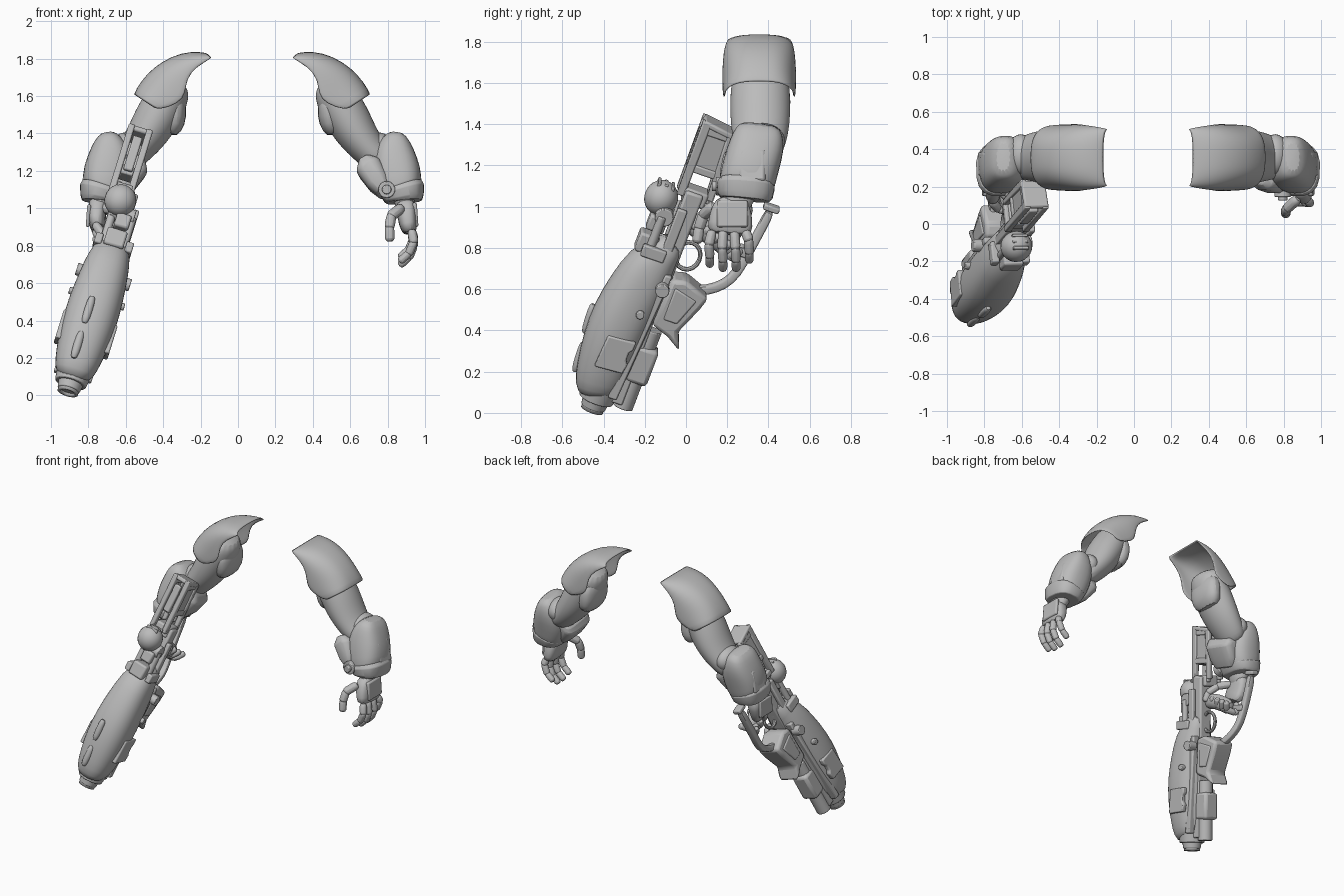
import bpy, bmesh, math
from mathutils import Vector, Matrix

if "Cube" in bpy.data.objects:
    bpy.data.objects.remove(bpy.data.objects["Cube"])

grey = bpy.data.materials.new("plain_grey")
grey.use_nodes = True
grey.diffuse_color = (0.5, 0.5, 0.5, 1)
grey.node_tree.nodes["Principled BSDF"].inputs["Base Color"].default_value = (0.5, 0.5, 0.5, 1)

I = Matrix.Identity(4)
# Weapon space: x across, y toward its underside, z from muzzle to stock
Z = Vector((0.31, 0.38, 1)).normalized()
Y = (Vector((0, 1, 0)) - Z * Z.y).normalized()
G = Matrix((Y.cross(Z), Y, Z)).transposed().to_4x4()
G.translation = (-0.9, -0.4, 0.05)


def finish(name, bm, M=I, bevel=0, sub=0, thick=0):
    bmesh.ops.recalc_face_normals(bm, faces=bm.faces)
    bm.transform(M)
    me = bpy.data.meshes.new(name)
    bm.to_mesh(me)
    bm.free()
    me.materials.append(grey)
    ob = bpy.data.objects.new(name, me)
    bpy.context.collection.objects.link(ob)
    if thick:
        m = ob.modifiers.new("thickness", 'SOLIDIFY')
        m.thickness, m.offset = thick, 0
    if bevel:
        m = ob.modifiers.new("bevel", 'BEVEL')
        m.width, m.segments = bevel, 2
    if sub:
        m = ob.modifiers.new("smooth", 'SUBSURF')
        m.levels = m.render_levels = sub
    bpy.ops.object.select_all(action='DESELECT')
    ob.select_set(True)
    bpy.context.view_layer.objects.active = ob
    bpy.ops.object.shade_smooth_by_angle(angle=math.radians(35))
    return ob


def skin(bm, rows, closed):
    n = len(rows[0])
    for a, b in zip(rows, rows[1:]):
        for i in range(n if closed else n - 1):
            j = (i + 1) % n
            bm.faces.new((a[i], a[j], b[j], b[i]))


def loft(name, rings, M=I, n=16, power=1.0, ref=(0, 1, 0), sub=1, bevel=0):
    """Rings are (centre, half width, half depth); depth follows ref."""
    bm, rows = bmesh.new(), []
    pts = [Vector(r[0]) for r in rings]
    for k, (c, w, h) in enumerate(rings):
        t = (pts[min(k + 1, len(pts) - 1)] - pts[max(k - 1, 0)]).normalized()
        b = Vector(ref)
        b = (b - t * b.dot(t)).normalized()
        a = b.cross(t)
        row = []
        for i in range(n):
            g = 2 * math.pi * (i + 0.5) / n
            x, y = [math.copysign(abs(f) ** power, f) for f in (math.cos(g), math.sin(g))]
            row.append(bm.verts.new(pts[k] + a * w * x + b * h * y))
        rows.append(row)
    skin(bm, rows, True)
    bm.faces.new(rows[0])
    bm.faces.new(rows[-1])
    return finish(name, bm, M, bevel, sub)


def box(name, c, size, M=I, bevel=0.008, turn=0, axis='Y'):
    bm = bmesh.new()
    bmesh.ops.create_cube(bm, size=1, matrix=Matrix.Diagonal((*size, 1)))
    return finish(name, bm, M @ Matrix.Translation(c) @ Matrix.Rotation(math.radians(turn), 4, axis), bevel)


def rod(name, c, r, length, axis, M=I, r2=None):
    bm = bmesh.new()
    q = Vector(axis).to_track_quat('Z', 'Y').to_matrix().to_4x4()
    bmesh.ops.create_cone(bm, cap_ends=True, segments=24, radius1=r, radius2=r2 or r, depth=length)
    return finish(name, bm, M @ Matrix.Translation(c) @ q, 0.005)


def ball(name, c, size, M=I):
    bm = bmesh.new()
    bmesh.ops.create_uvsphere(bm, u_segments=24, v_segments=14, radius=1, matrix=Matrix.Diagonal((*size, 1)))
    return finish(name, bm, M @ Matrix.Translation(c))


def plate(name, outline, x, width, M=G, bevel=0.008):
    """Side outline of (underside, along) points, extruded across the weapon."""
    bm = bmesh.new()
    f = bm.faces.new([bm.verts.new((x - width / 2, *p)) for p in outline])
    out = bmesh.ops.extrude_face_region(bm, geom=[f])["geom"]
    bmesh.ops.translate(bm, vec=(width, 0, 0), verts=[v for v in out if isinstance(v, bmesh.types.BMVert)])
    return finish(name, bm, M, bevel)


def finger(name, pts, r):
    """Jointed finger with a slightly swollen bead for every bone."""
    for k, (a, b) in enumerate(zip(pts, pts[1:])):
        a, b = Vector(a), Vector(b)
        s = r * (1 - 0.06 * k)
        d = (b - a).normalized() * s * 0.5
        loft(f"{name}_bone_{k + 1}", [(a - d, s * .6, s * .6), (a + d * .4, s, s), (a.lerp(b, .6), s * .95, s * .95),
             (b, s, s), (b + d, s * .6, s * .6)], n=10, ref=(0.1, 1, 0.05))


# ---- Left arm: shoulder shell, swept from the inner lip to the lower hem
arm = []
bm, rows = bmesh.new(), []
for (tx, tz, ex, ez, half) in [(.31, 1.825, .285, 1.805, .15), (.40, 1.835, .375, 1.755, .165), (.50, 1.81, .425, 1.69, .172),
                               (.60, 1.75, .43, 1.61, .175), (.67, 1.67, .46, 1.56, .174), (.705, 1.605, .58, 1.52, .17)]:
    row = []
    for i in range(17):
        g = math.pi * i / 16
        f = math.sin(g) ** 0.75
        c = math.copysign(abs(math.cos(g)) ** 0.75, -math.cos(g))
        row.append(bm.verts.new((ex + (tx - ex) * f, .355 + half * c, ez + (tz - ez) * f)))
    rows.append(row)
skin(bm, rows, False)
arm.append(finish("shoulder_shell", bm, sub=1, thick=0.012))

# Upper arm and elbow
arm.append(loft("upper_arm", [((.49, .36, 1.69), .09, .12), ((.52, .36, 1.60), .115, .145), ((.58, .36, 1.49), .125, .15),
                ((.645, .36, 1.38), .11, .145), ((.72, .355, 1.29), .09, .125), ((.79, .345, 1.23), .08, .10)], sub=2))
arm.append(loft("upper_arm_guard", [((.49, .37, 1.62), .05, .12), ((.485, .375, 1.54), .063, .135),
                ((.49, .38, 1.46), .063, .13), ((.52, .38, 1.39), .045, .10)], power=.8))
arm.append(ball("elbow_joint", (.755, .37, 1.32), (.075, .11, .085)))

# Forearm armour with its wrist cuff
arm.append(loft("forearm_armour", [((.85, .36, 1.405), .035, .085), ((.845, .355, 1.37), .075, .118), ((.832, .345, 1.30), .115, .137),
                ((.845, .315, 1.20), .135, .14), ((.87, .292, 1.10), .12, .137), ((.89, .285, 1.07), .105, .13)], power=.75))
arm.append(loft("wrist_cuff", [((.872, .292, 1.115), .115, .132), ((.877, .29, 1.10), .122, .142), ((.888, .287, 1.055), .108, .135),
                ((.89, .285, 1.035), .095, .12)], power=.75, sub=0, bevel=.006))
arm.append(loft("forearm_inner_guard", [((.685, .31, 1.25), .035, .10), ((.705, .295, 1.215), .075, .118), ((.755, .27, 1.135), .065, .11),
                ((.79, .25, 1.085), .045, .09)], power=.55, sub=0, bevel=.012))
arm.append(box("forearm_side_plate", (.955, .32, 1.20), (.03, .13, .16), turn=-13, bevel=.014))
arm.append(rod("wrist_dial", (.795, .17, 1.10), .045, .05, (0, 1, 0)))
arm.append(rod("wrist_dial_cap", (.795, .14, 1.10), .025, .03, (0, 1, 0)))
arm.append(loft("wrist", [((.88, .28, 1.10), .07, .09), ((.89, .25, 1.04), .055, .075), ((.90, .22, .98), .05, .08)]))

# Copy the arm across the body, whose midline sits a little to one side
flip = Matrix.Translation((.15, 0, 0)) @ Matrix.Diagonal((-1, 1, 1, 1))
for ob in arm:
    twin = ob.copy()
    twin.data = ob.data.copy()
    twin.data.transform(flip)
    twin.data.flip_normals()
    bpy.context.collection.objects.link(twin)
    twin.name = "right_" + ob.name
    ob.name = "left_" + ob.name

# Open left hand
loft("left_palm", [((.895, .235, 1.04), .05, .075), ((.90, .22, .99), .055, .10), ((.91, .215, .91), .05, .112),
     ((.92, .21, .86), .035, .105)], power=.7)
box("left_hand_plate", (.948, .225, .965), (.025, .15, .13), bevel=.01, turn=-4)
for i in range(4):
    y, drop = .112 + .064 * i, (.01, -.01, -.01, .03)[i]
    finger(f"left_finger_{i + 1}", [(.93, .125 + .055 * i, .875), (.94, y, .81 + drop), (.915, y + .003, .75 + drop),
           (.87, y + .003, .71 + drop)], .027)
finger("left_thumb", [(.87, .13, 1.0), (.82, .085, .96), (.81, .065, .90), (.812, .055, .835)], .032)

# Gripping right hand
loft("right_palm", [((-.745, .27, 1.05), .05, .075), ((-.755, .24, .99), .05, .09), ((-.755, .20, .92), .045, .10),
     ((-.74, .17, .87), .035, .09)], power=.7)
box("right_hand_plate", (-.80, .22, .96), (.02, .14, .12), bevel=.008, turn=4)
for i in range(4):
    y, z = .09 + .05 * i, .91 - .035 * i
    finger(f"right_finger_{i + 1}", [(-.76, y + .03, z), (-.725, y - .01, z - .05), (-.66, y - .02, z - .045),
           (-.625, y + .02, z - .02)], .027)
finger("right_thumb", [(-.72, .19, 1.0), (-.66, .13, .99), (-.62, .07, .95), (-.62, .04, .90)], .03)

# ---- Weapon: main shell, muzzle and under tube
loft("weapon_body", [((0, -.04, .03), .08, .085), ((0, -.055, .06), .108, .112), ((0, -.06, .15), .128, .130),
     ((0, -.068, .30), .145, .145), ((0, -.065, .45), .146, .15), ((0, -.045, .60), .135, .142),
     ((0, -.025, .74), .118, .125), ((0, .01, .81), .095, .09), ((0, .05, .90), .075, .06)], M=G, n=20, power=.85)
rod("muzzle_collar", (0, -.04, .035), .085, .07, (0, 0, 1), G, .095)
rod("muzzle_neck", (0, -.04, -.01), .06, .06, (0, 0, 1), G, .07)
bm = bmesh.new()
bmesh.ops.create_cone(bm, segments=24, radius1=.048, radius2=.048, depth=.04)
finish("muzzle_ring", bm, G @ Matrix.Translation((0, -.04, -.035)), thick=.016)
rod("under_tube", (0, .095, .22), .05, .42, (0, 0, 1), G)
box("under_rail", (0, .055, .40), (.11, .06, .74), G)
box("slide_block", (0, .105, .25), (.12, .115, .19), G, .02)
for t, v in ((.17, -.186), (.37, -.208)):
    loft("top_lug", [((-.025, v + .006, t - .08), .012, .012), ((-.025, v, t - .06), .024, .02),
         ((-.025, v - .006, t + .06), .024, .02), ((-.025, v - .006, t + .08), .012, .012)], M=G, n=10)

# Side panels, bolts and ridges on both flanks
for s in (-1, 1):
    plate("flank_panel", [(-.12, .20), (.02, .21), (.03, .26), (.015, .28), (.015, .32), (.03, .34), (.03, .38), (-.11, .37)],
          s * .133, .035)
    plate("flank_seam", [(.0, .06), (.045, .06), (.085, .74), (.05, .74)], s * .08, .05)
    rod("flank_bolt", (s * .115, .06, .67), .034, .07, (1, 0, 0), G)
    rod("flank_stud", (s * .13, .0, .52), .02, .05, (1, 0, 0), G)
    box("receiver_rail", (s * .065, .02, .90), (.03, .05, .34), G)
    rod("receiver_pipe", (s * .055, -.06, .87), .022, .26, (0, 0, 1), G)
    box("rear_clamp", (s * .085, -.04, .82), (.04, .12, .06), G)

# Fore guard under the body
plate("fore_guard", [(.09, .72), (.16, .74), (.29, .69), (.27, .62), (.21, .48), (.25, .39), (.17, .44), (.08, .47)], 0, .17, bevel=.02)
plate("fore_guard_cheek", [(.12, .69), (.24, .66), (.19, .52), (.12, .52)], 0, .185, bevel=.008)

# Receiver, domed cap and grip
box("receiver_core", (0, .05, .93), (.10, .09, .46), G, .012)
box("receiver_block", (0, -.08, .84), (.11, .10, .10), G, .012)
box("receiver_step", (.01, -.07, .95), (.08, .09, .08), G, .012)
rod("receiver_drum", (0, -.05, 1.0), .045, .13, (1, 0, 0), G)
ball("domed_cap", (-.035, -.088, 1.062), (.085, .082, .088), G)
for k in range(3):
    box("cap_vent", (-.035, -.123 + .035 * k, 1.132), (.085, .016, .03), G, .004)
loft("grip", [((-.02, .08, .98), .04, .055), ((-.02, .16, .99), .045, .055), ((-.02, .26, .96), .045, .055), ((-.02, .34, .92), .04, .055)],
     M=G, ref=(0, 0, 1))

# Trigger loop and long hand strap
loop = [(.13 + .06 * math.cos(k * math.pi / 8), .84 + .07 * math.sin(k * math.pi / 8)) for k in range(17)]
loft("trigger_loop", [((0, *p), .011, .014) for p in loop], M=G, n=8, ref=(1, 0, 0), sub=0)
loft("hand_strap", [(p, .024, .026) for p in ((-.02, .21, .68), (-.02, .28, .70), (-.03, .35, .755), (-.05, .39, .82), (-.08, .41, .95),
     (-.10, .43, 1.08), (-.11, .44, 1.17))], M=G, n=12, power=.5, ref=(1, 0, 0))
box("strap_hook", (-.11, .44, 1.175), (.06, .08, .03), G)
box("strap_brace", (-.06, .36, .93), (.045, .11, .04), G)

# Skeleton stock: two side frames joined by bars
for s in (-1, 1):
    x = -.045 + s * .05
    plate("stock_front_spar", [(-.03, 1.12), (.01, 1.12), (.01, 1.50), (-.035, 1.52)], x, .035)
    plate("stock_rear_spar", [(.115, 1.14), (.15, 1.14), (.14, 1.49), (.10, 1.48)], x, .035)
    for t in (1.14, 1.27, 1.47):
        box("stock_cross_bar", (x, .055, t), (.03, .16, .04), G)
    plate("stock_web", [(0, 1.28), (.12, 1.28), (.11, 1.47), (0, 1.47)], x, .014, bevel=.003)
box("stock_butt", (-.045, .05, 1.493), (.135, .16, .03), G, .01, -8, 'X')
box("stock_lock", (-.045, .055, 1.27), (.07, .12, .05), G)
box("stock_socket", (-.03, .06, 1.13), (.12, .12, .08), G, .012)
box("stock_slide", (-.045, -.02, 1.36), (.05, .03, .20), G)
